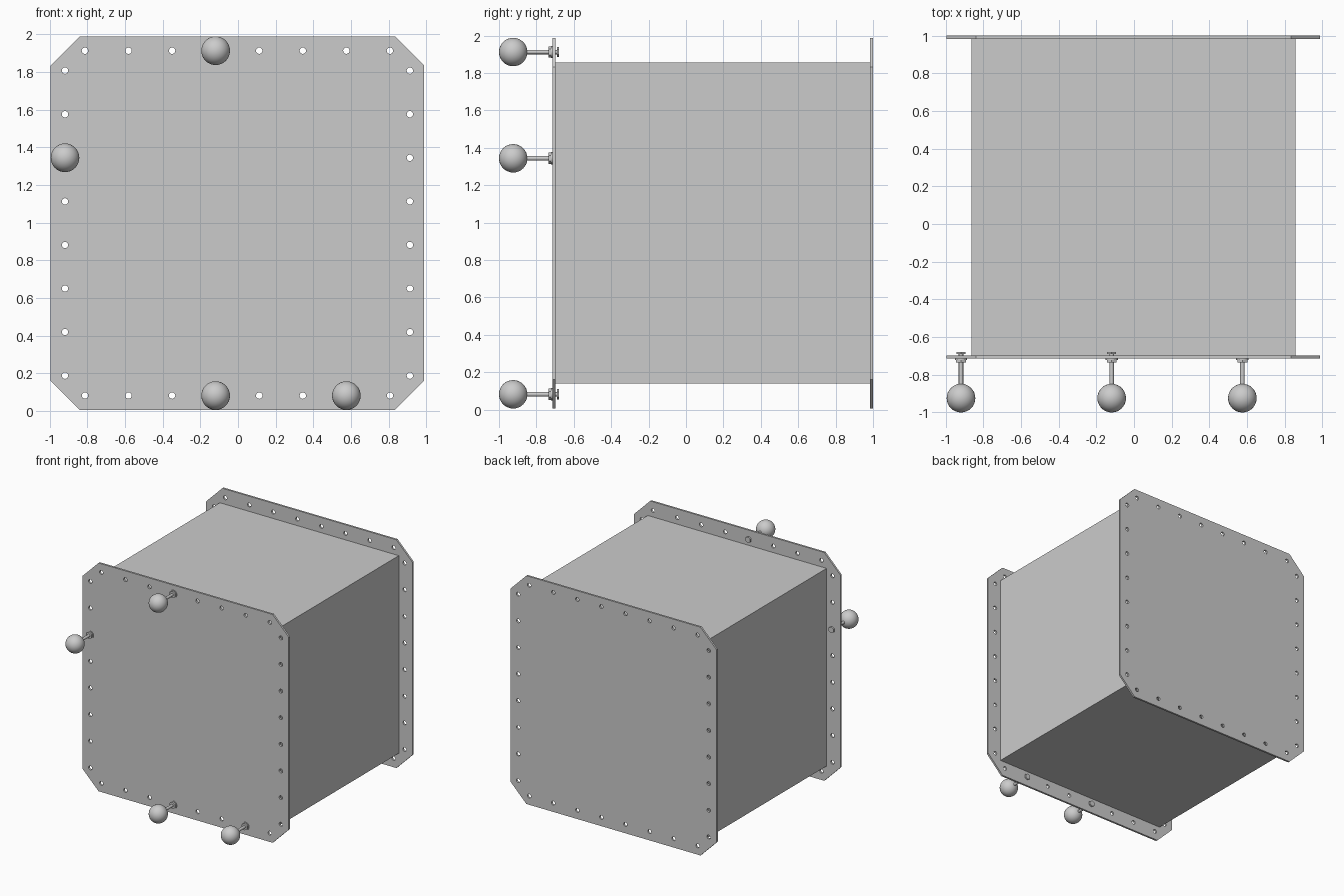
import bpy, bmesh
from math import cos, sin, pi

if "Cube" in bpy.data.objects:
    bpy.data.objects.remove(bpy.data.objects["Cube"])

CX, CZ, HALF, CUT = -0.003, 0.997, 0.991, 0.155   # plate centre, half size, corner cut
OFF, STEP = 0.915, 0.2312                         # hole row offset and spacing
ROW = [(i - 3.5) * STEP for i in range(8)]
HOLES = [(s * OFF, t) for s in (-1, 1) for t in ROW] + \
        [(t, s * OFF) for s in (-1, 1) for t in ROW]


def plate(name, y, thick):
    """Chamfered plate with a row of holes along every edge."""
    cu = bpy.data.curves.new(name, 'CURVE')
    cu.dimensions, cu.fill_mode, cu.extrude = '2D', 'BOTH', thick / 2
    h, c = HALF, HALF - CUT
    loops = [[(-c, -h), (c, -h), (h, -c), (h, c), (c, h), (-c, h), (-h, c), (-h, -c)]]
    for hx, hz in HOLES:
        loops.append([(hx + 0.017 * cos(k * pi / 8), hz + 0.017 * sin(k * pi / 8))
                      for k in range(16)])
    for pts in loops:
        sp = cu.splines.new('POLY')
        sp.points.add(len(pts) - 1)
        for p, (x, z) in zip(sp.points, pts):
            p.co = (x, z, 0, 1)
        sp.use_cyclic_u = True
    ob = bpy.data.objects.new(name, cu)
    bpy.context.collection.objects.link(ob)
    ob.location = (CX, y, CZ)
    ob.rotation_euler = (pi / 2, 0, 0)
    bpy.ops.object.select_all(action='DESELECT')
    ob.select_set(True)
    bpy.context.view_layer.objects.active = ob
    bpy.ops.object.convert(target='MESH')
    ob = bpy.context.object
    bm = bmesh.new()
    bm.from_mesh(ob.data)
    bmesh.ops.remove_doubles(bm, verts=bm.verts, dist=1e-5)
    bmesh.ops.recalc_face_normals(bm, faces=bm.faces)
    for f in bm.faces:
        f.smooth = False
    bm.to_mesh(ob.data)
    bm.free()
    ob.name = name


def rod(name, x, z, y0, y1, r, sides):
    """Cylinder or hexagon running along y."""
    bpy.ops.mesh.primitive_cylinder_add(vertices=sides, radius=r, depth=y1 - y0,
                                        location=(x, (y0 + y1) / 2, z),
                                        rotation=(pi / 2, 0, 0))
    bpy.context.object.name = name
    if sides > 6:
        bpy.ops.object.shade_smooth_by_angle()


# Box body between the two plates
bpy.ops.mesh.primitive_cube_add(size=1, location=(CX, 0.1425, CZ + 0.001))
body = bpy.context.object
body.name = "box_body"
body.scale = (1.718, 1.681, 1.716)

plate("front_plate", -0.7065, 0.017)
plate("back_plate", 0.9915, 0.017)

# Ball-ended bolts set in four of the front holes
BOLTS = [(ROW[3], OFF), (ROW[3], -OFF), (ROW[6], -OFF), (-OFF, ROW[5])]
for i, (bx, bz) in enumerate(BOLTS, 1):
    x, z = CX + bx, CZ + bz
    bpy.ops.mesh.primitive_uv_sphere_add(segments=32, ring_count=16, radius=0.076,
                                         location=(x, -0.924, z))
    bpy.context.object.name = f"ball_{i}"
    bpy.ops.object.shade_smooth()
    rod(f"bolt_shaft_{i}", x, z, -0.86, -0.68, 0.012, 16)
    rod(f"front_washer_{i}", x, z, -0.722, -0.715, 0.033, 24)
    rod(f"front_nut_{i}", x, z, -0.735, -0.722, 0.030, 6)
    rod(f"rear_nut_{i}", x, z, -0.691, -0.678, 0.027, 6)
